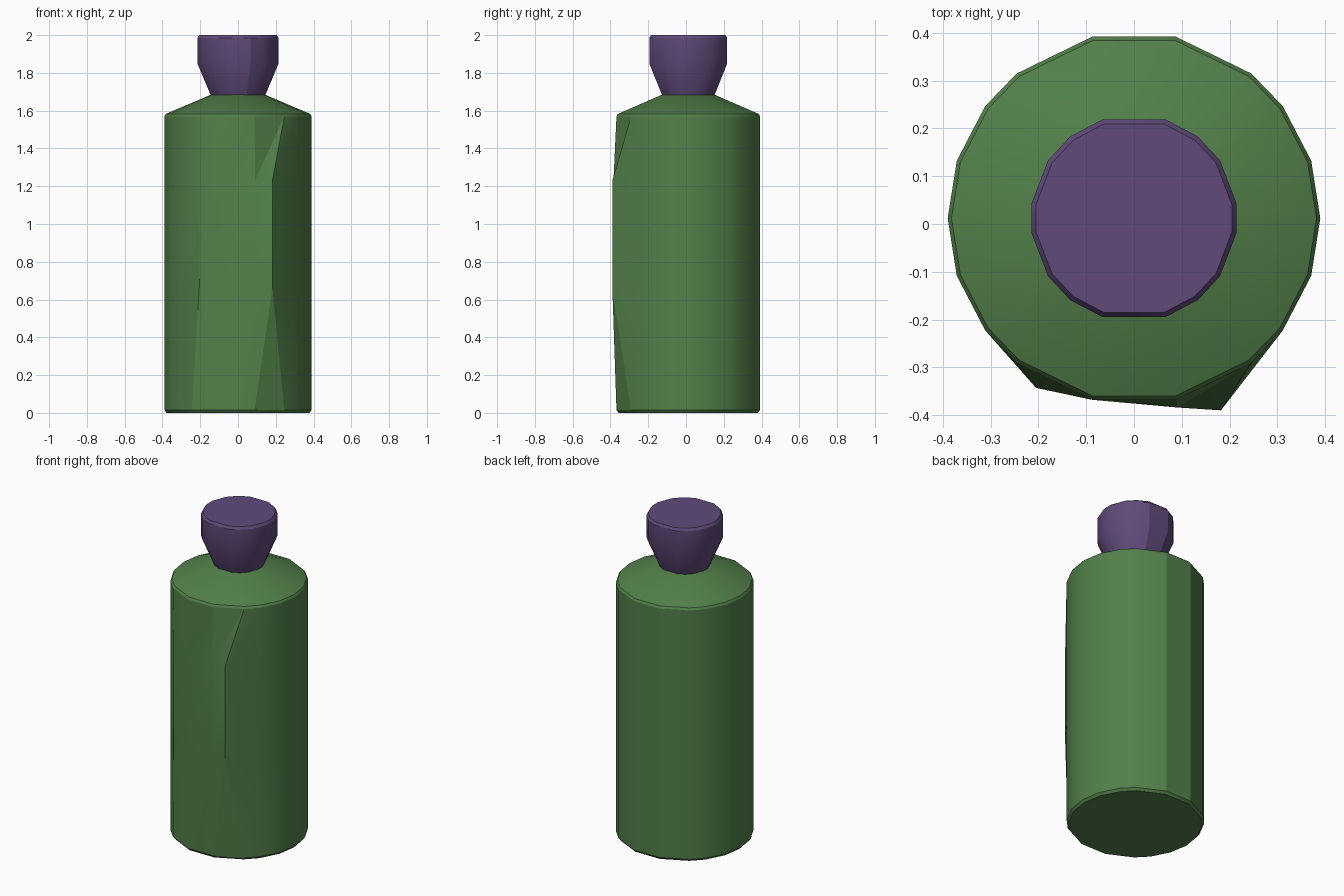
import bpy
import bmesh
from math import sin, cos, radians

cube = bpy.data.objects.get("Cube")
if cube:
    bpy.data.objects.remove(cube)

CENTRE_Y = 0.012


def material(name, rgb):
    mat = bpy.data.materials.new(name)
    mat.use_nodes = True
    colour = (*rgb, 1.0)
    mat.diffuse_color = colour
    mat.node_tree.nodes["Principled BSDF"].inputs["Base Color"].default_value = colour
    return mat


def full_circle(quadrant):
    """Mirror the angles of one quadrant into a whole outline."""
    angles = set()
    for a in quadrant:
        angles.update({a % 360, (180 - a) % 360, (180 + a) % 360, -a % 360})
    return sorted(angles)


def lathe(name, angles, profile, mat, push=None):
    """Stack rings of (radius, height); push may move points of a ring."""
    bm = bmesh.new()
    rings = []
    for r, z in profile:
        ring = []
        for a in angles:
            x, y = r * cos(radians(a)), CENTRE_Y + r * sin(radians(a))
            if push:
                x, y = push(a, z, x, y)
            ring.append(bm.verts.new((x, y, z)))
        rings.append(ring)
    n = len(angles)
    for low, high in zip(rings, rings[1:]):
        for i in range(n):
            j = (i + 1) % n
            bm.faces.new((low[i], low[j], high[j], high[i]))
    bm.faces.new(rings[0][::-1])
    bm.faces.new(rings[-1])
    # Split only the warped front quads, from upper right to lower left
    for face in [f for f in bm.faces if len(f.verts) == 4]:
        a, b, c, d = face.verts
        normal = (b.co - a.co).cross(d.co - a.co).normalized()
        if abs(normal.dot(c.co - a.co)) > 0.002:
            bmesh.utils.face_split(face, a, c)
    bmesh.ops.recalc_face_normals(bm, faces=bm.faces[:])
    mesh = bpy.data.meshes.new(name)
    bm.to_mesh(mesh)
    bm.free()
    mesh.materials.append(mat)
    obj = bpy.data.objects.new(name, mesh)
    bpy.context.collection.objects.link(obj)
    bpy.ops.object.select_all(action="DESELECT")
    obj.select_set(True)
    bpy.context.view_layer.objects.active = obj
    bpy.ops.object.shade_smooth_by_angle(angle=radians(25))
    return obj


# Raised, slightly slanted label panel on the front of the body
PANEL = {231: (-0.205, -0.343), 257: (-0.09, -0.365),
         283: (0.09, -0.384), 309: (0.182, -0.39)}


def front_panel(a, z, x, y):
    if 0.5 < z < 1.4 and a in PANEL:
        return PANEL[a]
    return x, y


green = material("bottle green", (0.085, 0.216, 0.068))
purple = material("cap purple", (0.118, 0.068, 0.195))

# Body with a small bottom bevel and a sloping shoulder
lathe("bottle_body", full_circle([0, 18, 37, 51, 77]),
      [(0.378, 0), (0.39, 0.015), (0.39, 0.66), (0.39, 1.23),
       (0.39, 1.57), (0.382, 1.583), (0.13, 1.69)],
      green, front_panel)

# Flared cap with a bevelled rim
lathe("bottle_cap", full_circle([8, 34, 52, 72]),
      [(0.145, 1.68), (0.217, 1.85), (0.217, 1.985), (0.207, 2.0)], purple)
